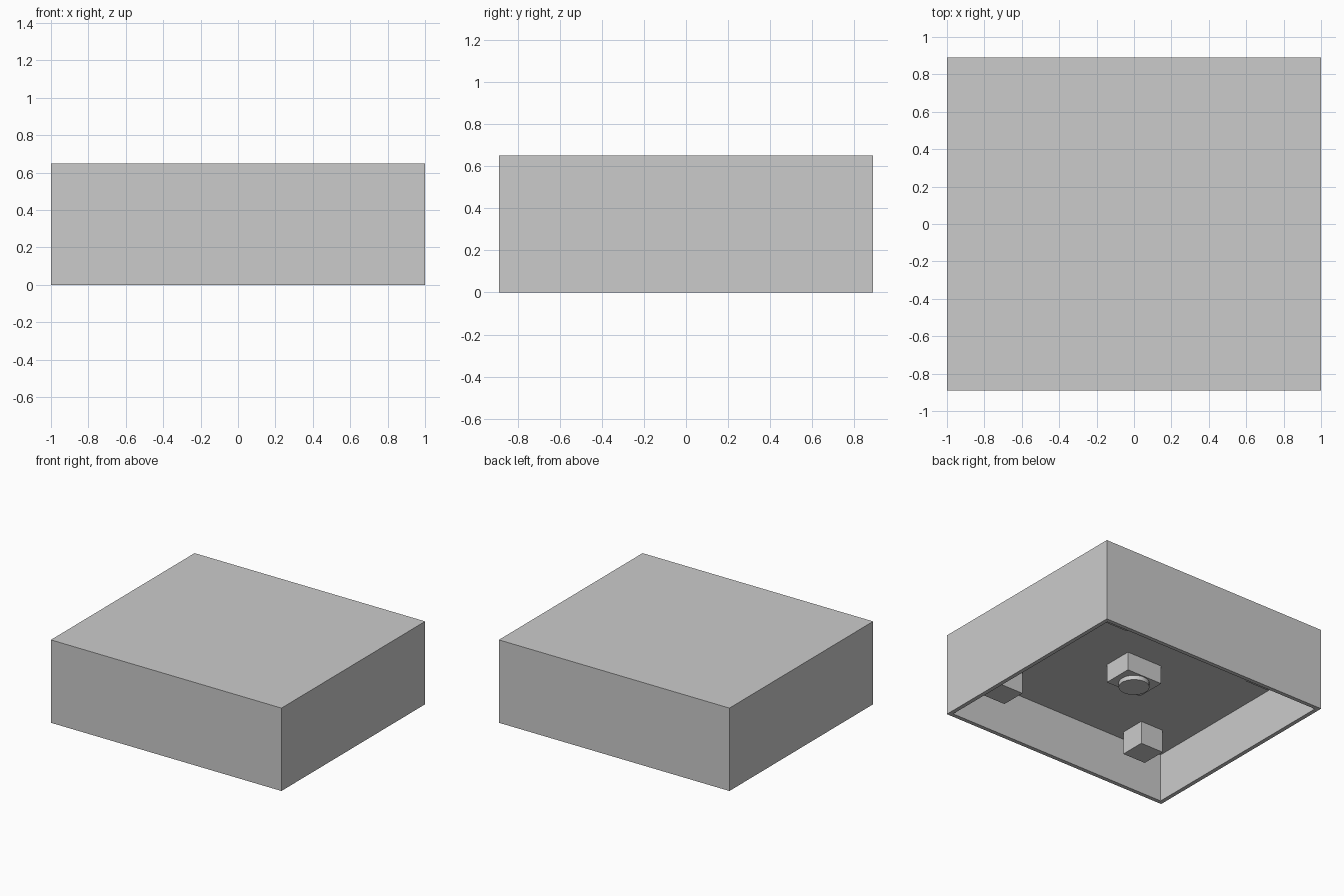
import bpy
import bmesh
from mathutils import Matrix

cube = bpy.data.objects.get("Cube")
if cube:
    bpy.data.objects.remove(cube)

LENGTH, WIDTH, HEIGHT = 2.0, 1.78, 0.65
WALL = 0.045
CEILING = 0.38

grey = bpy.data.materials.new("plain_grey")
grey.use_nodes = True
grey.diffuse_color = (0.6, 0.6, 0.6, 1)
grey.node_tree.nodes["Principled BSDF"].inputs["Base Color"].default_value = (0.6, 0.6, 0.6, 1)


def finish(name, bm):
    mesh = bpy.data.meshes.new(name)
    bm.to_mesh(mesh)
    bm.free()
    mesh.materials.append(grey)
    obj = bpy.data.objects.new(name, mesh)
    bpy.context.collection.objects.link(obj)
    return obj


def box_mesh(x, y, low, high, sx, sy):
    bm = bmesh.new()
    place = Matrix.Translation((x, y, (low + high) / 2)) @ Matrix.Diagonal((sx, sy, high - low, 1))
    bmesh.ops.create_cube(bm, size=1, matrix=place)
    return bm


# Shell: a block whose underside is inset and pushed up into a recess
bm = box_mesh(0, 0, 0, HEIGHT, LENGTH, WIDTH)
under = min(bm.faces, key=lambda f: f.calc_center_median().z)
bmesh.ops.inset_region(bm, faces=[under], thickness=WALL)
cavity = bmesh.ops.extrude_face_region(bm, geom=[under])["geom"]
if under.is_valid:
    bmesh.ops.delete(bm, geom=[under], context="FACES")
for item in cavity:
    if isinstance(item, bmesh.types.BMVert):
        item.co.z = CEILING
bmesh.ops.recalc_face_normals(bm, faces=bm.faces)
finish("shell", bm)

# Corner posts hanging from the ceiling
for side, sx in (("left", 1), ("right", -1)):
    for end, sy in (("front", -1), ("back", 1)):
        finish(f"{end}_{side}_post", box_mesh(sx * 0.655, sy * 0.68, 0.2, CEILING, 0.2, 0.2))

# Central block with a round button beneath it
finish("centre_block", box_mesh(0, 0, 0.235, CEILING, 0.31, 0.235))
bm = bmesh.new()
bmesh.ops.create_cone(bm, cap_ends=True, segments=32, radius1=0.11, radius2=0.11,
                      depth=0.06, matrix=Matrix.Translation((0, 0, 0.23)))
button = finish("centre_button", bm)
bpy.context.view_layer.objects.active = button
button.select_set(True)
bpy.ops.object.shade_smooth_by_angle()
button.select_set(False)
